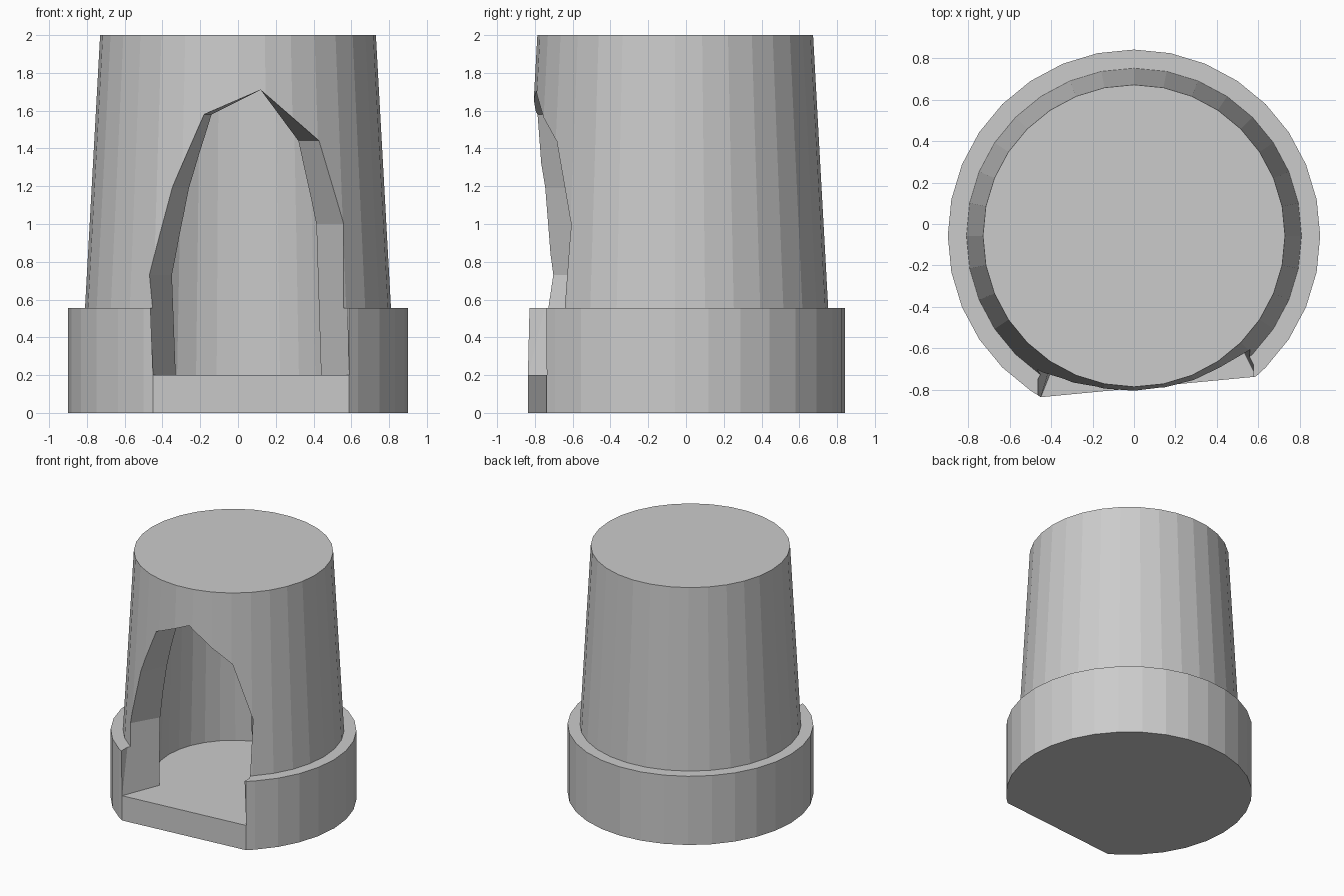
import bpy, bmesh
from math import sin, cos, pi, atan2, sqrt

if "Cube" in bpy.data.objects:
    bpy.data.objects.remove(bpy.data.objects["Cube"])

CY = -0.057          # y of the round axis
N = 32


def r_shell(z):      # outer radius of the tapered tower
    return 0.81 - 0.055 * (z - 0.555)


def r_inner(z):      # radius of the hollow room
    return 0.58 - 0.033 * (z - 0.2)


def loft(name, rings):
    """Closed solid through equal-length rings of points."""
    bm = bmesh.new()
    vs = [[bm.verts.new(p) for p in ring] for ring in rings]
    n = len(vs[0])
    for a, b in zip(vs, vs[1:]):
        for i in range(n):
            j = (i + 1) % n
            bm.faces.new((a[i], a[j], b[j], b[i]))
    bm.faces.new(vs[0][::-1])
    bm.faces.new(vs[-1])
    bmesh.ops.recalc_face_normals(bm, faces=bm.faces)
    me = bpy.data.meshes.new(name)
    bm.to_mesh(me)
    bm.free()
    ob = bpy.data.objects.new(name, me)
    bpy.context.collection.objects.link(ob)
    return ob


def cut(target, cutter):
    mod = target.modifiers.new(cutter.name, 'BOOLEAN')
    mod.operation = 'DIFFERENCE'
    mod.solver = 'EXACT'
    mod.object = cutter
    cutter.hide_render = True
    cutter.hide_set(True)


# Front threshold is a straight chord between these two points (relative to axis)
L, R = (-0.45, -0.78), (0.588, -0.681)
aL, aR = (atan2(p[1], p[0]) % (2 * pi) for p in (L, R))
angles = sorted([2 * pi * i / N for i in range(N)] + [aL, aR])


def ngon_radius(a, r):
    step = 2 * pi / N
    return r * cos(step / 2) / cos(a % step - step / 2)


def base_radius(a):
    if aL <= a <= aR:
        dx, dy = R[0] - L[0], R[1] - L[1]
        return (L[0] * dy - L[1] * dx) / (cos(a) * dy - sin(a) * dx)
    return ngon_radius(a, 0.9)


def ring(fn, z):
    return [(fn(a) * cos(a), CY + fn(a) * sin(a), z) for a in angles]


# Stepped base and tapered tower
body = loft("tower", [
    ring(base_radius, 0), ring(base_radius, 0.555),
    ring(lambda a: ngon_radius(a, 0.81), 0.555),
    ring(lambda a: ngon_radius(a, 0.73), 2.0)])

# Hollow room inside
room = loft("room_cutter", [
    ring(lambda a, z=z: ngon_radius(a, r_inner(z)), z) for z in (0.2, 1.77)])

# Irregular arched doorway: outer x, inner x, z
arch = [(-0.45, -0.33, 0.2), (-0.47, -0.35, 0.73), (-0.35, -0.26, 1.19),
        (-0.18, -0.14, 1.58), (0.12, 0.12, 1.71), (0.43, 0.32, 1.44),
        (0.56, 0.415, 1.0), (0.59, 0.44, 0.2)]


def on_circle(x, r):
    return CY - sqrt(r * r - x * x)


outer = [(xo, on_circle(xo, 0.9 if z < 0.5 else r_shell(z)), z) for xo, xi, z in arch]
inner = [(xi, on_circle(xi, r_inner(z)), z) for xo, xi, z in arch]
door = loft("doorway_cutter", [
    [(x, -1.5, z) for x, y, z in outer], outer, inner,
    [(x, -0.15, z) for x, y, z in inner]])

cut(body, room)
cut(body, door)
